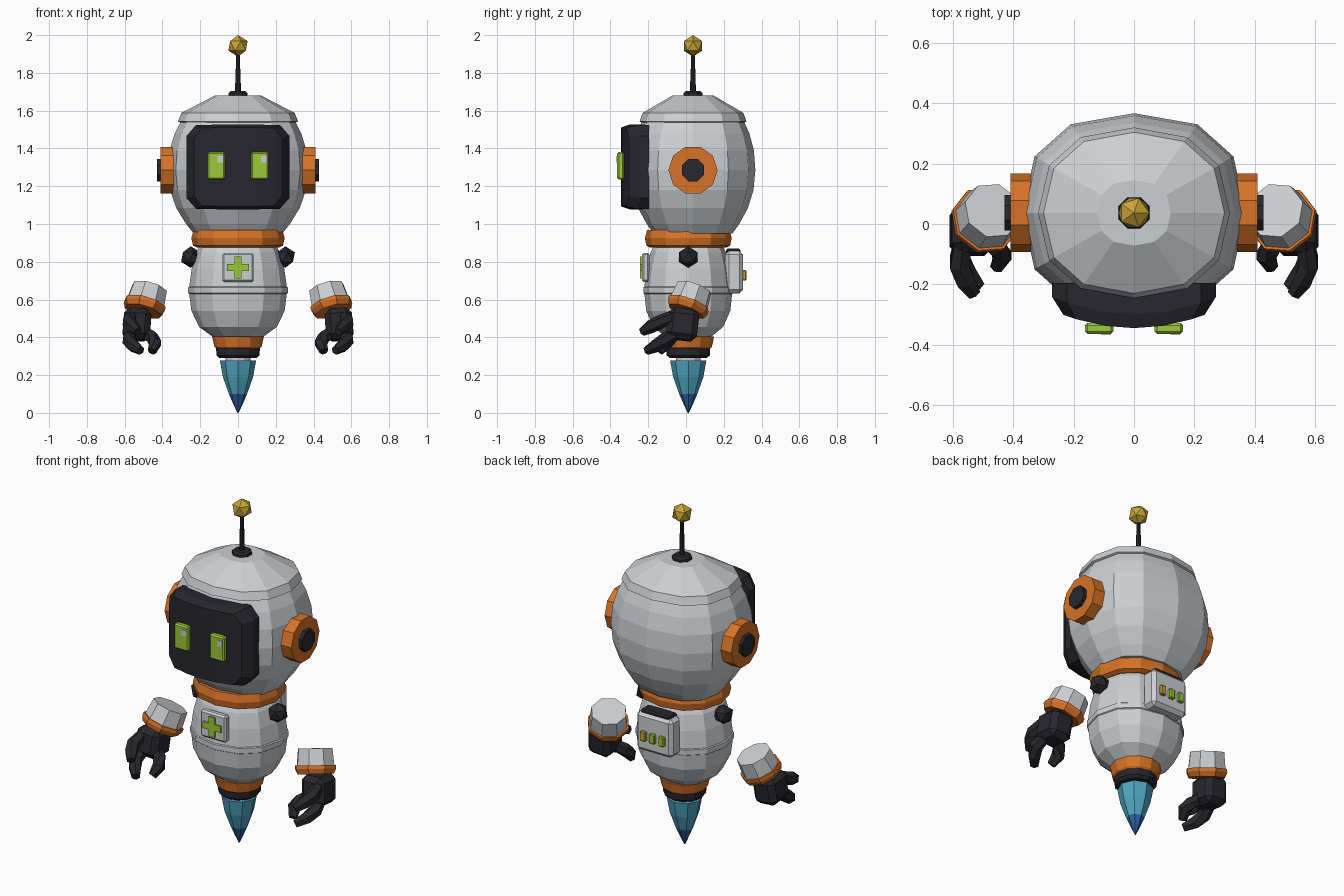
import bpy, bmesh
from math import sin, cos, pi, copysign
from mathutils import Vector, Matrix

cube = bpy.data.objects.get("Cube")
if cube:
    bpy.data.objects.remove(cube, do_unlink=True)


def material(name, *rgb):
    m = bpy.data.materials.new(name)
    m.use_nodes = True
    m.diffuse_color = (*rgb, 1)
    m.node_tree.nodes["Principled BSDF"].inputs["Base Color"].default_value = (*rgb, 1)
    return m


WHITE = material("pale grey", .60, .62, .64)
DARK = material("charcoal", .02, .02, .028)
ORANGE = material("orange", .68, .17, .02)
GREEN = material("lime green", .33, .58, .04)
GOLD = material("gold", .58, .38, .04)
CYAN = material("flame cyan", .08, .38, .54)
BLUE = material("flame blue", .025, .12, .36)


def finish(name, bm, *mats):
    bmesh.ops.recalc_face_normals(bm, faces=bm.faces)
    me = bpy.data.meshes.new(name)
    bm.to_mesh(me)
    bm.free()
    for m in mats:
        me.materials.append(m)
    ob = bpy.data.objects.new(name, me)
    bpy.context.scene.collection.objects.link(ob)
    return ob


def loft(bm, rings):
    """Skin a list of equal-length point rings and close both ends."""
    loops = [[bm.verts.new(p) for p in ring] for ring in rings]
    n = len(loops[0])
    for a, b in zip(loops, loops[1:]):
        for i in range(n):
            j = (i + 1) % n
            bm.faces.new((a[i], a[j], b[j], b[i]))
    bm.faces.new(loops[0])
    bm.faces.new(loops[-1])
    return loops


def lathe(name, profile, mat, cy=0.012, squash=1.0, n=12, power=1.0, turn=0.0):
    """Stack (radius, z) rings; power below 1 squares the outline."""
    def soft(v):
        return copysign(abs(v) ** power, v) if abs(v) > 1e-6 else 0.0
    angles = [2 * pi * (i + turn) / n for i in range(n)]
    bm = bmesh.new()
    loft(bm, [[(r * soft(cos(a)), cy + r * squash * soft(sin(a)), z) for a in angles]
              for r, z in profile])
    return finish(name, bm, mat)


def tube(name, points, radii, mat, n=8, turn=0.5):
    """Sweep a polygon along a path of points."""
    pts = [Vector(p) for p in points]
    rings = []
    for i, (p, r) in enumerate(zip(pts, radii)):
        d = pts[min(i + 1, len(pts) - 1)] - pts[max(i - 1, 0)]
        q = d.to_track_quat('Z', 'Y')
        rings.append([p + q @ Vector((r * cos(2 * pi * (k + turn) / n),
                                      r * sin(2 * pi * (k + turn) / n), 0))
                      for k in range(n)])
    bm = bmesh.new()
    loft(bm, rings)
    return finish(name, bm, mat)


def box(name, centre, size, mat, bevel=0.0, rotation=None):
    bm = bmesh.new()
    bmesh.ops.create_cube(bm, size=1, matrix=Matrix.Diagonal((*size, 1)))
    if bevel:
        bmesh.ops.bevel(bm, geom=bm.edges[:], offset=bevel, segments=1, affect='EDGES')
    m = Matrix.Translation(centre)
    bmesh.ops.transform(bm, matrix=m @ rotation if rotation else m, verts=bm.verts)
    return finish(name, bm, mat)


def ball(name, centre, radius, mat):
    bm = bmesh.new()
    bmesh.ops.create_icosphere(bm, subdivisions=1, radius=radius,
                               matrix=Matrix.Translation(centre))
    return finish(name, bm, mat)


# Head shell, cap and antenna
HY = 0.037
lathe("head", [(.235, .95), (.275, 1.0), (.327, 1.085), (.36, 1.18), (.371, 1.285),
               (.362, 1.39), (.335, 1.48), (.30, 1.55)], WHITE, HY, .89, 12, .82)
lathe("head_cap", [(.30, 1.535), (.318, 1.543), (.30, 1.588), (.122, 1.68)],
      WHITE, HY, .89, 12, .85)
lathe("antenna_base", [(.056, 1.675), (.054, 1.693), (.042, 1.703)], DARK, HY, n=8, turn=.5)
lathe("antenna_rod", [(.015, 1.69), (.014, 1.82), (.010, 1.82), (.010, 1.91)], DARK, HY, n=8)
ball("antenna_ball", (0, HY, 1.943), .057, GOLD)

# Curved visor: two outer rims and an inset bowed face
columns = [(-.272, .165), (-.222, .222), (-.11, .224), (0, .224),
           (.11, .224), (.222, .222), (.272, .165)]


def visor_ring(sx, sz, depth):
    ring = [(x * sx, h * sz) for x, h in columns]
    ring += [(x, -h) for x, h in reversed(ring)]
    return [(x, depth(x), 1.302 + z) for x, z in ring]


bm = bmesh.new()
rims = loft(bm, [visor_ring(1, 1, lambda x: -.195),
                 visor_ring(1, 1, lambda x: -.30 + .8 * x * x),
                 visor_ring(.86, .93, lambda x: -.345 + .8 * x * x)])
front = rims[-1]
bm.faces.remove(next(f for f in front[0].link_faces if len(f.verts) == len(front)))
for i in range(len(columns) - 1):
    bm.faces.new((front[i], front[i + 1], front[-2 - i], front[-1 - i]))
finish("visor", bm, DARK)

# Paired parts: eyes, ears, shoulders and floating hands
for s, side in ((1, "left"), (-1, "right")):
    box(side + "_eye", (s * .115, -.346, 1.308), (.094, .036, .146), GREEN, .008)
    box(side + "_eye_glint", (s * .115 + .022, -.364, 1.342), (.032, .006, .034), WHITE)
    tube(side + "_ear_disc", [(s * .34, HY, 1.285), (s * .41, HY, 1.285)],
         [.13, .13], ORANGE, 10, 0)
    tube(side + "_ear_hub", [(s * .40, HY, 1.285), (s * .43, HY, 1.285)], [.064, .064], DARK)
    ball(side + "_shoulder", (s * .25, .012, .825), .057, DARK)

    top, end = Vector((s * .468, .045, .662)), Vector((s * .503, 0, .538))
    mid = top.lerp(end, .66)
    tube(side + "_cuff", [top, mid], [.097, .106], WHITE)
    tube(side + "_cuff_band", [mid, mid.lerp(end, .4), end], [.115, .116, .102], ORANGE)
    box(side + "_palm", (s * .535, -.018, .468), (.145, .165, .165), DARK, .03,
        Matrix.Rotation(-.12, 4, 'X') @ Matrix.Rotation(-s * .08, 4, 'Y'))
    digits = {
        "upper_finger": [(.565, -.06, .515), (.578, -.14, .48), (.558, -.19, .455),
                         (.53, -.232, .43)],
        "lower_finger": [(.565, -.04, .43), (.578, -.115, .385), (.555, -.16, .355),
                         (.515, -.208, .33)],
        "thumb": [(.50, -.04, .43), (.455, -.075, .40), (.438, -.105, .37),
                  (.455, -.142, .325)],
    }
    for part, path in digits.items():
        tube(side + "_" + part, [(s * x, y, z) for x, y, z in path],
             [.032, .037, .036, .024], DARK, 6)

# Neck ring, torso and waist band
lathe("neck_ring", [(.215, .875), (.238, .885), (.247, .925), (.235, .968)],
      ORANGE, squash=.93, power=.92)
lathe("torso", [(.13, .40), (.205, .455), (.247, .54), (.258, .63), (.258, .67),
                (.245, .765), (.222, .85), (.20, .89)], WHITE, squash=.9, power=.92)
lathe("waist_band", [(.255, .628), (.264, .634), (.264, .664), (.255, .67)],
      WHITE, squash=.9, power=.92)

# Chest badge with cross
box("chest_badge", (0, -.213, .77), (.166, .04, .155), WHITE, .01)
for name, size in (("cross_bar", (.116, .014, .038)), ("cross_post", (.038, .0145, .116))):
    box(name, (0, -.236, .77), size, GREEN)

# Backpack with lid and three buttons
box("backpack", (0, .255, .745), (.235, .095, .225), WHITE, .02)
box("backpack_lid", (0, .25, .855), (.19, .075, .03), DARK, .008)
for x, mat, name in ((.06, GOLD, "gold"), (0, GREEN, "middle"), (-.06, GREEN, "outer")):
    box(name + "_button", (x, .308, .728), (.036, .024, .056), mat, .005)

# Thruster and two-tone flame
lathe("thruster_ring", [(.115, .34), (.125, .35), (.137, .405)], ORANGE)
lathe("thruster_nozzle", [(.098, .29), (.114, .305), (.116, .345)], DARK)
lathe("thruster_throat", [(.065, .27), (.065, .295)], WHITE)
flame = lathe("flame", [(.003, 0), (.022, .04), (.048, .10), (.08, .19), (.096, .278)],
              CYAN, n=8)
flame.data.materials.append(BLUE)
for f in flame.data.polygons:
    f.material_index = int(f.center.z < .1)
